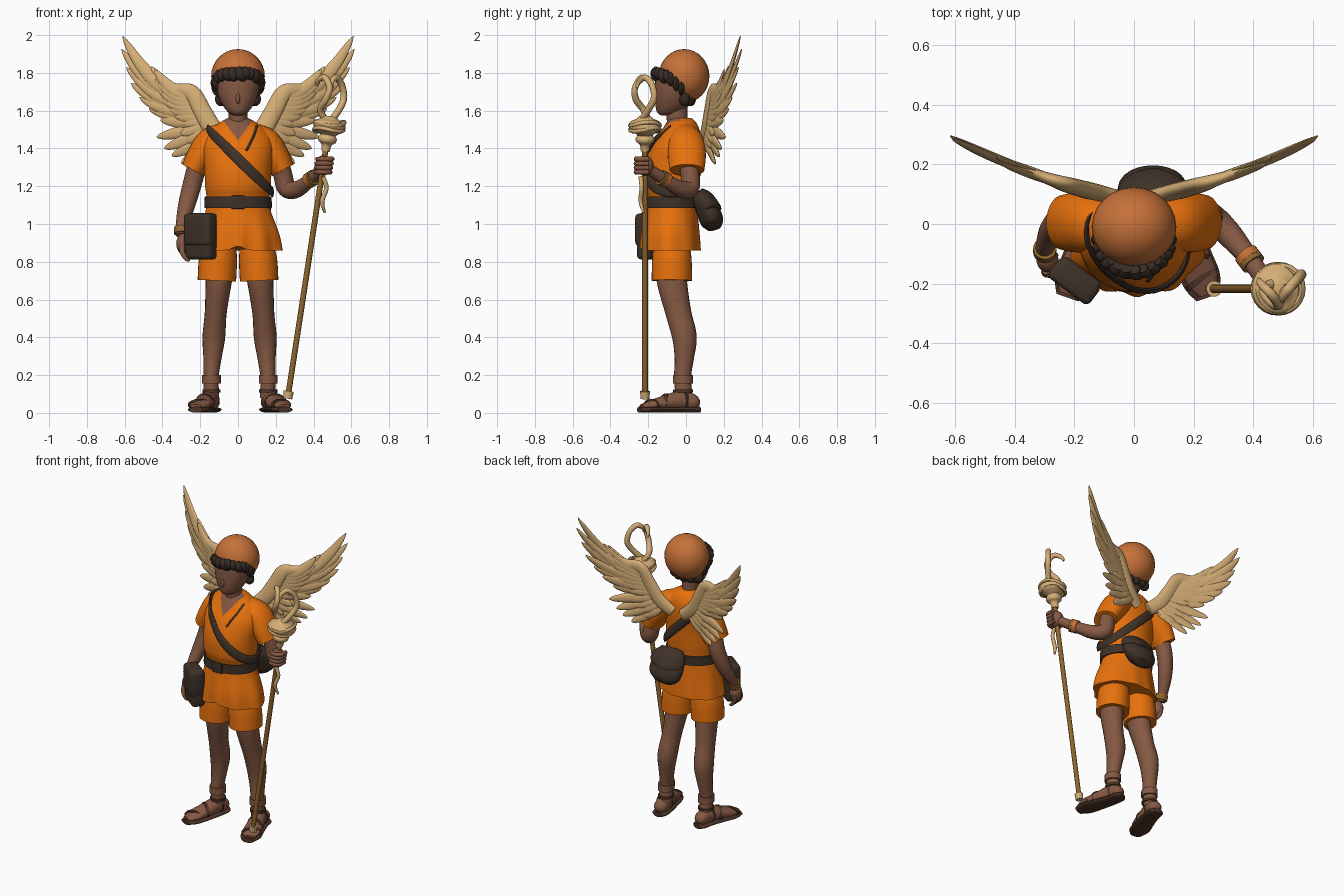
import bpy, bmesh, math, random
from mathutils import Vector

random.seed(4)
if "Cube" in bpy.data.objects:
    bpy.data.objects.remove(bpy.data.objects["Cube"], do_unlink=True)
X, Y, Z = Vector((1, 0, 0)), Vector((0, 1, 0)), Vector((0, 0, 1))


def material(name, color):
    m = bpy.data.materials.new(name)
    m.use_nodes = True
    m.diffuse_color = (*color, 1)
    m.node_tree.nodes["Principled BSDF"].inputs["Base Color"].default_value = (*color, 1)
    return m


SKIN = material("brown skin", (.235, .1, .057))
ORANGE = material("orange cloth", (.82, .17, .004))
CAP = material("rust cap", (.56, .165, .04))
TAN = material("tan feather", (.66, .42, .18))
DARK = material("dark leather", (.05, .032, .022))
HAIR = material("dark hair", (.038, .024, .017))
WOOD = material("golden wood", (.27, .13, .027))
SANDAL = material("sandal leather", (.075, .035, .022))


def finish(name, bm, mat, angle=45):
    bmesh.ops.recalc_face_normals(bm, faces=bm.faces[:])
    me = bpy.data.meshes.new(name)
    bm.to_mesh(me)
    bm.free()
    me.materials.append(mat)
    ob = bpy.data.objects.new(name, me)
    bpy.context.collection.objects.link(ob)
    bpy.ops.object.select_all(action='DESELECT')
    ob.select_set(True)
    bpy.context.view_layer.objects.active = ob
    bpy.ops.object.shade_smooth_by_angle(angle=math.radians(angle))
    return ob


def resample(pts, steps):
    """Smooth path through points of (x, y, z, radius, second radius)."""
    pts = [tuple(p) if len(p) == 5 else (*p, p[3]) for p in pts]
    out = []
    for i in range(len(pts) - 1):
        a, b, c, d = pts[max(i - 1, 0)], pts[i], pts[i + 1], pts[min(i + 2, len(pts) - 1)]
        for k in range(steps):
            t = k / steps
            out.append([q + t / 2 * (r - p + t * (2*p - 5*q + 4*r - s + t * (3*q - p - 3*r + s)))
                        for p, q, r, s in zip(a, b, c, d)])
    return out + [list(pts[-1])]


def tube(name, pts, mat, n=16, steps=5, ref=Y, flat=False, refs=None):
    """Loft elliptical rings along a path; a list of refs makes a closed loop."""
    path = resample(pts, steps) if not refs else pts
    pos = [Vector(p[:3]) for p in path]
    bm, rings, last = bmesh.new(), [], len(path) - 1
    for i, p in enumerate(path):
        if refs:
            t = pos[(i + 1) % len(pos)] - pos[i - 1]
        else:
            t = pos[min(i + 1, last)] - pos[max(i - 1, 0)]
        t.normalize()
        u = X if flat else t.cross(refs[i] if refs else ref).normalized()
        v = Y if flat else u.cross(t)
        angles = [math.tau * k / n for k in range(n)]
        rings.append([bm.verts.new(pos[i] + u * math.cos(a) * abs(p[3]) + v * math.sin(a) * abs(p[4]))
                      for a in angles])
    for i in range(len(rings) if refs else last):
        a, b = rings[i], rings[(i + 1) % len(rings)]
        for k in range(n):
            bm.faces.new((a[k], a[(k + 1) % n], b[(k + 1) % n], b[k]))
    if not refs:
        bm.faces.new(rings[0])
        bm.faces.new(rings[-1])
    return finish(name, bm, mat)


def blob(name, loc, scale, mat):
    bm = bmesh.new()
    bmesh.ops.create_uvsphere(bm, u_segments=24, v_segments=16, radius=1)
    ob = finish(name, bm, mat, 60)
    ob.location, ob.scale = loc, scale


def box(name, loc, size, mat, rot=(0, 0, 0), bevel=.01):
    bm = bmesh.new()
    bmesh.ops.create_cube(bm, size=1)
    bmesh.ops.scale(bm, vec=size, verts=bm.verts)
    bmesh.ops.bevel(bm, geom=bm.edges[:], offset=bevel, segments=4, profile=.5, affect='EDGES')
    ob = finish(name, bm, mat)
    ob.location, ob.rotation_euler = loc, rot


def band(name, loc, axis, r, r2, half, mat, ref=Y):
    p, a = Vector(loc), Vector(axis).normalized() * half
    tube(name, [(*(p - a), r, r2), (*(p + a), r, r2)], mat, 24, 1, ref)


# Tunic with a skin coloured neck opening and soft folds in the skirt
TORSO = [(.01, -.08, .86, .222, .158), (.01, -.08, .95, .205, .152), (0, -.075, 1.08, .17, .136),
         (0, -.075, 1.14, .166, .136), (0, -.08, 1.2, .174, .146), (0, -.075, 1.3, .178, .147),
         (0, -.052, 1.41, .187, .132), (0, -.03, 1.485, .16, .105), (0, -.025, 1.535, .1, .08),
         (0, -.03, 1.56, .055, .06)]
PROFILE = resample(TORSO, 16)
tunic = tube("tunic", TORSO, ORANGE, 128, 16, flat=True)
tunic.data.materials.append(SKIN)
for f in tunic.data.polygons:
    c = f.center
    if c.y < -.03 and abs(c.x) < (c.z - 1.44) * .7:
        f.material_index = 1
for v in tunic.data.vertices:
    k = max(0, 1.08 - v.co.z) / .22
    a = math.atan2(v.co.x, -v.co.y - .08)
    v.co.xy *= 1 + .03 * k * math.sin(9 * a + 1)
    v.co.z += .022 * k * k * math.exp(-(a / .25) ** 2) * (v.co.y < -.15)


def section(z):
    return min(PROFILE, key=lambda p: abs(p[2] - z))


def chest(x, z):
    cx, cy, _, rx, ry = section(z)
    return (x, cy - ry * math.sqrt(max(0, 1 - (x / rx) ** 2)) - .004, z)


tube("neck_cord", [(*chest(x, z), .006) for x, z in ((.1, 1.52), (.085, 1.47), (.065, 1.43), (.045, 1.39))], DARK, 8)

# Belt, buckle and diagonal strap
tube("belt", [(0, -.075, 1.085, .178, .146), (0, -.075, 1.145, .176, .146)], DARK, 48, 1, flat=True)
box("buckle", (0, -.222, 1.115), (.07, .012, .07), DARK, bevel=.004)
loop, outs = [], []
for k in range(48):
    a, x = math.tau * k / 48, 0
    for _ in range(12):
        cx, cy, _z, rx, ry = section(1.345 - .97 * x)
        x = (x + (rx + .012) * math.cos(a)) / 2
    loop.append((x, cy + (ry + .008) * math.sin(a), 1.345 - .97 * x, .028, .009))
    outs.append(Vector((math.cos(a), math.sin(a), 0)))
tube("chest_strap", loop, DARK, 10, refs=outs)

# Hip bag and drooping back pouch
turn = (0, 0, math.radians(-37))
box("hip_bag", (-.195, -.185, .935), (.165, .085, .245), DARK, turn, .022)
box("hip_bag_flap", (-.2, -.192, .97), (.172, .083, .17), DARK, turn, .02)
tube("back_pouch", [(.06, .05, 1.16, .07, .03), (.06, .075, 1.13, .1, .045), (.06, .115, 1.07, .115, .06),
                    (.065, .14, 1.01, .105, .06), (.07, .15, .975, .06, .035)], DARK, 24)
tube("back_pouch_flap", [(.06, .06, 1.165, .08, .035), (.06, .09, 1.13, .112, .056), (.065, .12, 1.075, .115, .066),
                         (.07, .135, 1.05, .07, .062)], DARK, 24)

# Legs, shorts, feet and sandals
for side, s in (("right", -1), ("left", 1)):
    def m(pts, dx=.012):
        return [(dx + s * p[0], *p[1:]) for p in pts]

    tube(side + "_shorts_leg", m([(.09, -.078, .93, .08, .09), (.105, -.075, .82, .1, .104),
                                  (.112, -.075, .7, .102, .107)], 0), ORANGE, 32)
    tube(side + "_leg", m([(.1, -.075, .8, .08), (.11, -.075, .7, .07, .08), (.126, -.04, .53, .058, .068),
                           (.136, -.008, .4, .06, .065), (.144, -.01, .28, .047, .05),
                           (.15, -.018, .19, .04, .045), (.15, -.01, .08, .042, .045)], .008), SKIN, 20)
    foot = [(.145, .07, .05, .02, .015), (.15, .045, .055, .042, .04), (.162, -.02, .065, .046, .052),
            (.187, -.1, .055, .052, .042), (.215, -.18, .042, .056, .026), (.235, -.235, .034, .03, .012)]
    tube(side + "_foot", m(foot), SKIN, 20, ref=Z)
    tube(side + "_sole", m([(x, y * 1.05, .017, r + .009, .016) for x, y, z, r, _ in foot]), SANDAL, 24, ref=Z)
    for i, (x, y, z, r, r2) in enumerate(foot[2:5]):
        lean = (s * .3 + .5 * (-1) ** i, -1, 0)
        band(f"{side}_sandal_strap_{i}", (.012 + s * x, y, z), lean, r + .006, r2 + .006, .009, SANDAL, Z)
    band(side + "_heel_strap", (.01 + s * .15, -.015, .115), Z, .048, .053, .008, SANDAL)
    band(side + "_ankle_cuff", (.01 + s * .15, -.016, .178), Z, .05, .054, .022, SKIN)

    # Sleeves
    tube(side + "_sleeve", m([(.06, -.015, 1.475, .065, .075), (.14, 0, 1.43, .083, .095),
                              (.195, .005, 1.36, .076, .1), (.238, .005, 1.285, .064, .092)], 0), ORANGE, 28)

# Right arm hanging down with a relaxed hand
tube("right_arm", [(-.205, 0, 1.36, .05), (-.24, .01, 1.22, .05), (-.272, -.02, 1.1, .045),
                   (-.298, -.075, .99, .032), (-.3, -.1, .94, .028)], SKIN)
blob("right_palm", (-.29, -.12, .895), (.037, .042, .055), SKIN)
for i in range(4):
    y = -.155 + i * .022
    tube(f"right_finger_{i}", [(-.295, y, .89, .015), (-.295, y - .01, .85, .014), (-.272, y - .015, .815, .011),
                               (-.255, y - .015, .808, .006)], SKIN, 10)
band("right_bracelet", (-.299, -.088, .965), (0, -.4, -1), .039, .039, .018, WOOD)

# Left arm bent to grip the staff
tube("left_arm", [(.205, 0, 1.36, .05), (.235, .02, 1.27, .05), (.258, .02, 1.19, .05), (.315, -.03, 1.185, .044),
                  (.39, -.12, 1.24, .033), (.44, -.195, 1.29, .03)], SKIN)
cuff = (.07, -.09, .05)
band("left_bracelet", (.383, -.111, 1.235), cuff, .042, .042, .014, CAP, Z)
band("left_bracelet_edge", (.396, -.128, 1.244), cuff, .042, .042, .009, WOOD, Z)


def staff(z):
    return (.265 + (z - .09) * .153, -.217, z)


blob("left_fist", staff(1.31), (.044, .046, .054), SKIN)
for i in range(4):
    p = staff(1.275 + i * .023)
    tube(f"left_finger_{i}", [(p[0] + .04, p[1] + .02, p[2], .013), (p[0] + .035, p[1] - .035, p[2], .014),
                              (p[0] - .015, p[1] - .045, p[2], .013), (p[0] - .04, p[1] - .01, p[2], .01)],
         SKIN, 10, ref=Z)

# Staff with its carved head and twin hooked coils
tube("staff_shaft", [(*staff(.08), .015), (*staff(1.42), .015)], WOOD, 14, 1)
tube("staff_ferrule", [(*staff(.075), .024), (*staff(.115), .027)], TAN, 14, 1)
cup = [(1.385, .022), (1.42, .028), (1.435, .046), (1.455, .05), (1.472, .042), (1.495, .074),
       (1.52, .086), (1.54, .078), (1.553, .05), (1.57, .03)]
tube("staff_head", [(*staff(z), r) for z, r in cup], TAN, 24, 3)
for i, z in enumerate((1.5, 1.53)):
    ring = [(*(Vector(staff(z)) + Vector((math.cos(a), math.sin(a), .12 * math.sin(2*a + i))) * .078), .012, .012)
            for a in (math.tau * k / 24 for k in range(24))]
    tube(f"staff_head_coil_{i}", ring, TAN, 8, refs=[Z] * 24)
tube("staff_left_serpent", [(.465, -.2, 1.55, .018), (.435, -.225, 1.605, .018), (.465, -.265, 1.66, .018),
                            (.485, -.27, 1.72, .017), (.46, -.235, 1.775, .017), (.425, -.2, 1.76, .013),
                            (.42, -.185, 1.73, .006)], TAN, 10)
tube("staff_right_serpent", [(.495, -.235, 1.55, .018), (.535, -.2, 1.605, .018), (.56, -.17, 1.665, .018),
                             (.55, -.18, 1.735, .017), (.52, -.215, 1.775, .017), (.495, -.25, 1.75, .013),
                             (.5, -.26, 1.72, .006)], TAN, 10)
tube("staff_serpent_tail", [(.45, -.24, 1.25, .012), (.468, -.235, 1.19, .012), (.445, -.24, 1.12, .012),
                            (.46, -.225, 1.06, .006)], TAN, 10)

# Head, cap and a swept fringe that thins towards the ears
tube("neck", [(0, -.03, 1.46, .058, .06), (0, -.045, 1.53, .05, .055), (0, -.05, 1.64, .052, .058)], SKIN, 20)
tube("head", [(0, -.1, 1.575, .022, .03), (0, -.092, 1.59, .05, .06), (0, -.072, 1.63, .082, .09),
              (0, -.06, 1.69, .107, .105), (0, -.05, 1.77, .115, .11), (0, -.04, 1.86, .08, .08)], SKIN, 28, flat=True)
blob("nose", (0, -.158, 1.665), (.012, .018, .03), SKIN)
blob("cap", (0, -.01, 1.783), (.142, .134, .143), CAP)
for i in range(15):
    a = math.radians(-105 + i * 15)
    edge = (abs(a) / 2) ** 2
    top = 1.825 - .065 * edge
    low = 1.765 - .1 * edge + random.uniform(-.012, .012)
    sweep = random.uniform(.1, .4) * (1 if abs(a - .2) < .9 else 0)
    lock = []
    for t, r in ((0, .02), (.35, .03), (.7, .026), (1, .008)):
        b = a + sweep * t * t
        out = .1 + .012 * math.sin(math.pi * t)
        lock.append((out * 1.03 * math.sin(b), -.052 - out * math.cos(b), top + t * (low - top), r, r * (.85 - .2 * edge)))
    tube(f"hair_lock_{i}", lock, HAIR, 10, 4)
for i in range(5):
    x = -.09 + i * .045
    blob(f"nape_lock_{i}", (x, .025 - 4 * x * x, 1.662), (.032, .028, .038), HAIR)

# Wings: a leading arm, long flight feathers and two layers of coverts
TIPS = [(.61, 1.995), (.615, 1.925), (.59, 1.83), (.565, 1.745), (.52, 1.67), (.47, 1.61), (.41, 1.55),
        (.43, 1.46), (.39, 1.4), (.35, 1.36), (.3, 1.32)]


def sweep_back(x):
    return .08 + .17 * x + .28 * x * x


def feather(name, s, root, tip, width, shift=0.0):
    sag = max(0, .3 * (tip[1] - root[1]))
    pts = []
    for t, w in ((0, .6), (.25, .95), (.5, 1), (.75, .8), (.93, .45), (1, .06)):
        x = root[0] + t * (tip[0] - root[0])
        z = root[1] + t * (tip[1] - root[1]) - sag * 4 * t * (1 - t)
        pts.append((s * x, sweep_back(x) + shift, z, width * w, .01 * w + .002))
    tube(name, pts, TAN, 10, 4)


for side, s in (("right", -1), ("left", 1)):
    tube(side + "_wing_arm", [(s * x, sweep_back(x), z, r, .55 * r) for x, z, r in (
        (.04, 1.43, .04), (.13, 1.5, .05), (.19, 1.6, .048), (.245, 1.695, .043), (.33, 1.715, .03),
        (.43, 1.765, .015))], TAN)
    for i, tip in enumerate(TIPS):
        u = 1 - i / (len(TIPS) - 1)
        root = (.11 + .125 * u, 1.45 + .23 * u)
        feather(f"{side}_flight_feather_{i}", s, root, tip, .038 if i < 7 else .034, .004 * (i % 2))
        for layer, reach in ((-1, .55), (1, .6)):
            end = [r + reach * (t - r) for r, t in zip(root, tip)]
            end[1] -= .035 * u
            feather(f"{side}_covert_{i}_{layer}", s, root, end, .034, layer * .007)
